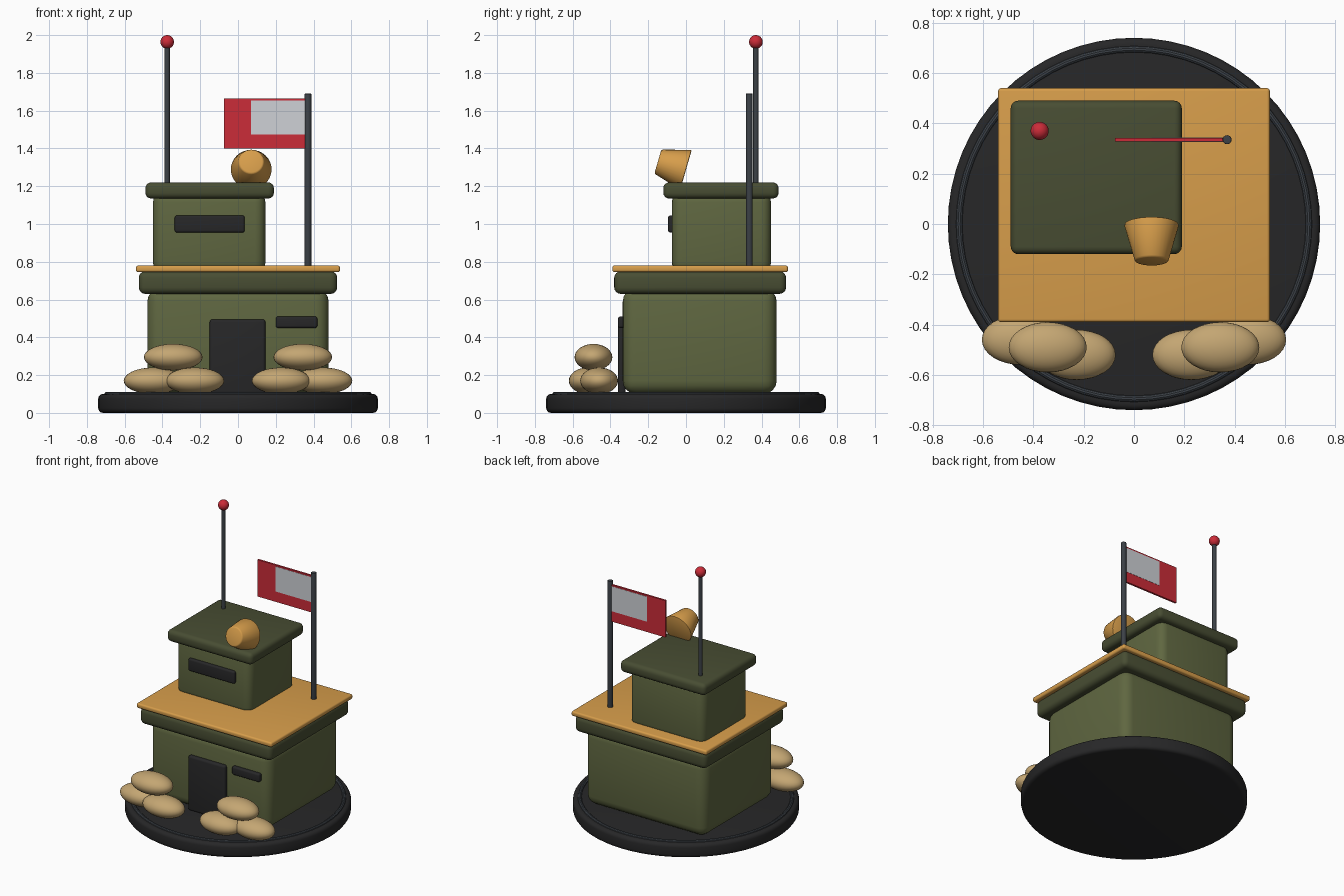
import bpy
from math import radians, atan2
from mathutils import Vector

cube = bpy.data.objects.get("Cube")
if cube:
    bpy.data.objects.remove(cube, do_unlink=True)


def material(name, r, g, b):
    m = bpy.data.materials.new(name)
    m.use_nodes = True
    m.diffuse_color = (r, g, b, 1)
    bsdf = next(n for n in m.node_tree.nodes if n.type == "BSDF_PRINCIPLED")
    bsdf.inputs["Base Color"].default_value = (r, g, b, 1)
    bsdf.inputs["Roughness"].default_value = 0.8
    return m


olive = material("olive", 0.115, 0.135, 0.052)
dark_olive = material("dark olive", 0.065, 0.075, 0.033)
gold = material("ochre", 0.68, 0.34, 0.07)
black = material("charcoal", 0.02, 0.02, 0.021)
slate = material("slate grey", 0.045, 0.053, 0.063)
sand = material("sand", 0.55, 0.38, 0.17)
red = material("red", 0.6, 0.025, 0.04)
white = material("pale grey", 0.62, 0.64, 0.67)


def finish(name, mat, bevel=0, segments=4):
    ob = bpy.context.object
    ob.name = ob.data.name = name
    ob.data.materials.append(mat)
    if bevel:
        mod = ob.modifiers.new("rounded edges", "BEVEL")
        mod.width, mod.segments = bevel, segments
        mod.limit_method, mod.angle_limit = "ANGLE", radians(40)
        bpy.ops.object.modifier_apply(modifier=mod.name)
    bpy.ops.object.shade_smooth_by_angle(angle=radians(35))
    return ob


def box(name, mat, x, y, z, bevel=0):
    """Box given as (min, max) along each axis."""
    bpy.ops.mesh.primitive_cube_add(size=1, location=[(a + b) / 2 for a, b in (x, y, z)])
    bpy.context.object.scale = [b - a for a, b in (x, y, z)]
    bpy.ops.object.transform_apply(location=False, rotation=False, scale=True)
    return finish(name, mat, bevel)


def rod(name, mat, x, y, z, radius, bevel=0, sides=16):
    bpy.ops.mesh.primitive_cylinder_add(vertices=sides, radius=radius, depth=z[1] - z[0],
                                        location=(x, y, sum(z) / 2))
    return finish(name, mat, bevel)


def ball(name, mat, center, radii):
    bpy.ops.mesh.primitive_uv_sphere_add(segments=32, ring_count=16, radius=1, location=center)
    bpy.context.object.scale = radii
    bpy.ops.object.transform_apply(location=False, rotation=False, scale=True)
    return finish(name, mat)


# Round base with an inlaid ring
rod("base", black, 0, 0, (0, 0.1), 0.74, 0.025, 64)
bpy.ops.mesh.primitive_torus_add(major_radius=0.695, minor_radius=0.013, major_segments=64,
                                 minor_segments=10, location=(0, 0, 0.098))
finish("base_ring", slate)

# Lower storey
box("lower_walls", olive, (-0.48, 0.48), (-0.335, 0.48), (0.1, 0.66), 0.07)
box("lower_cornice", dark_olive, (-0.525, 0.525), (-0.38, 0.53), (0.63, 0.75), 0.035)
box("roof_deck", gold, (-0.54, 0.54), (-0.39, 0.54), (0.745, 0.78), 0.012)
box("door", black, (-0.15, 0.145), (-0.36, -0.32), (0.1, 0.495), 0.015)
box("lower_slit", black, (0.2, 0.42), (-0.36, -0.32), (0.45, 0.51), 0.012)

# Upper storey
box("upper_walls", olive, (-0.45, 0.145), (-0.075, 0.45), (0.74, 1.17), 0.055)
box("upper_roof", dark_olive, (-0.49, 0.19), (-0.12, 0.49), (1.135, 1.22), 0.03)
box("upper_slit", black, (-0.335, 0.035), (-0.095, -0.06), (0.955, 1.045), 0.012)

# Antenna
rod("antenna", slate, -0.375, 0.37, (1.2, 1.95), 0.014)
ball("antenna_tip", red, (-0.375, 0.37, 1.964), (0.036,) * 3)

# Flag with a pale panel showing on both sides
rod("flagpole", slate, 0.37, 0.335, (0.77, 1.69), 0.018, 0.003)
box("flag", red, (-0.075, 0.365), (0.328, 0.342), (1.4, 1.665))
for name, y in (("flag_panel_front", 0.3275), ("flag_panel_back", 0.3425)):
    box(name, white, (0.07, 0.36), (y - 0.001, y + 0.001), (1.475, 1.655))

# Tilted lamp: wide end at the back, narrow end forward
wide, narrow = Vector((0.07, 0, 1.287)), Vector((0.07, -0.149, 1.33))
axis = narrow - wide
bpy.ops.mesh.primitive_cone_add(vertices=32, radius1=0.11, radius2=0.066, depth=axis.length,
                                location=(wide + narrow) / 2,
                                rotation=(atan2(-axis.y, axis.z), 0, 0))
finish("lamp", gold, 0.008, 2)

# Sandbag piles either side of the door
bags = {"outer": (0.45, -0.46, 0.17), "inner": (0.228, -0.52, 0.17), "top": (0.343, -0.49, 0.295)}
for side, s in (("left", 1), ("right", -1)):
    for place, (x, y, z) in bags.items():
        ball(f"sandbag_{place}_{side}", sand, (s * x, y, z), (0.155, 0.1, 0.07))
